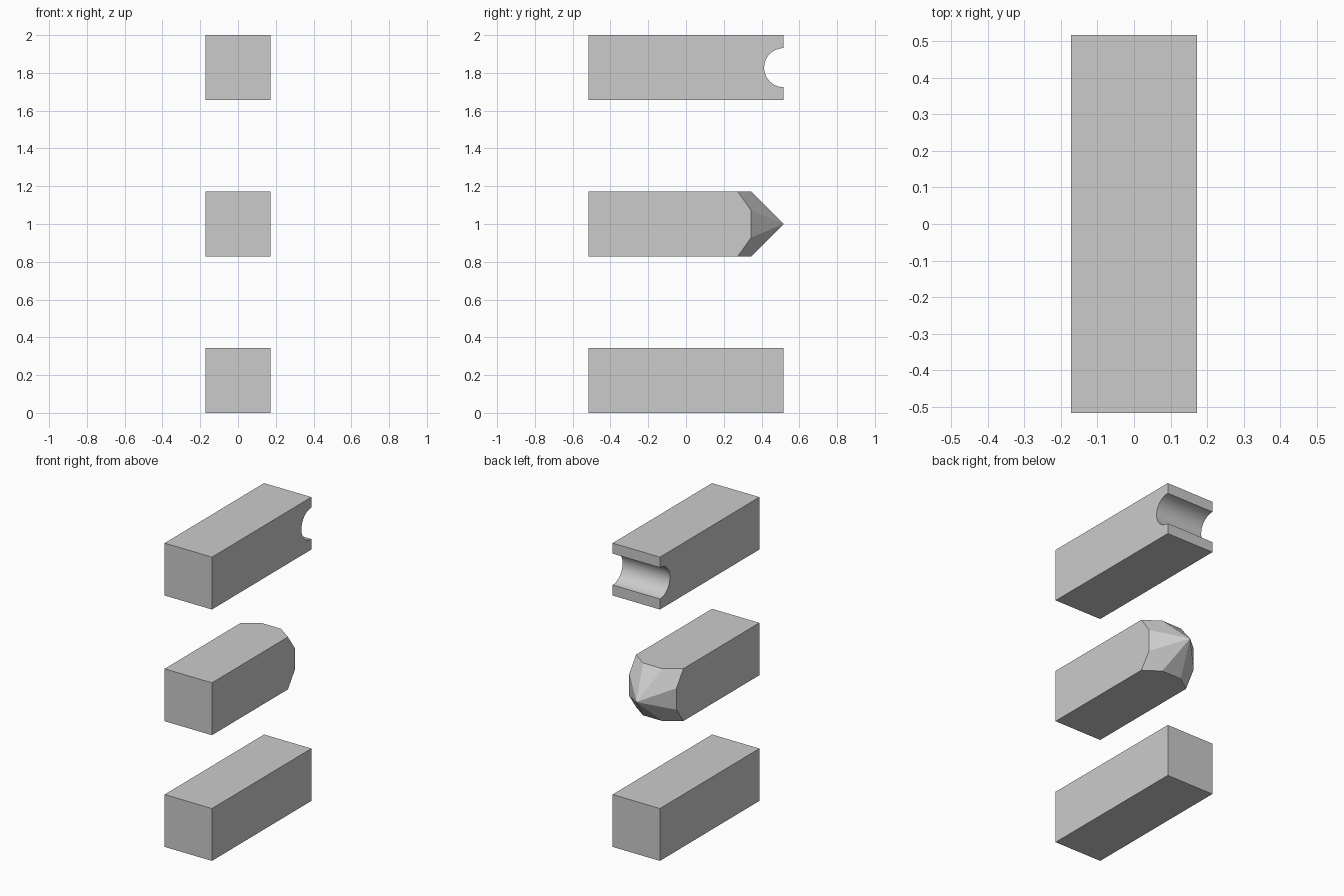
import bpy, bmesh
from math import sin, cos, pi, tan, radians

if "Cube" in bpy.data.objects:
    bpy.data.objects.remove(bpy.data.objects["Cube"])

U = 2 / 5.8            # bar width; length is 3 widths
H, L = U / 2, 1.5 * U  # half width, half length
STEP = 2.4 * U         # vertical spacing


def finish(bm, name, z):
    bmesh.ops.recalc_face_normals(bm, faces=bm.faces)
    mesh = bpy.data.meshes.new(name)
    bm.to_mesh(mesh)
    bm.free()
    ob = bpy.data.objects.new(name, mesh)
    ob.location.z = z
    bpy.context.collection.objects.link(ob)
    return ob


def extruded_bar(name, profile, z):
    """Extrude a (y, z) side profile across the bar's width."""
    bm = bmesh.new()
    face = bm.faces.new([bm.verts.new((-H, y, h)) for y, h in profile])
    new = bmesh.ops.extrude_face_region(bm, geom=[face])["geom"]
    moved = [v for v in new if isinstance(v, bmesh.types.BMVert)]
    bmesh.ops.translate(bm, verts=moved, vec=(U, 0, 0))
    return finish(bm, name, z)


# plain bar at the bottom
extruded_bar("plain_bar", [(-L, -H), (L, -H), (L, H), (-L, H)], H)

# middle bar, sharpened by an eight-sided 45 degree point
bm = bmesh.new()
bm.verts.new((0, L, 0))
t = H * tan(pi / 8)
for s in (-1, 1):
    for r in (-1, 1):
        bm.verts.new((s * H, -L, r * H))
        bm.verts.new((s * H, L - H * 2 ** 0.5, r * H))
        bm.verts.new((s * H, L - H, r * t))
        bm.verts.new((s * t, L - H, r * H))
bmesh.ops.convex_hull(bm, input=bm.verts)
bmesh.ops.dissolve_limit(bm, angle_limit=radians(1), verts=bm.verts, edges=bm.edges)
finish(bm, "pointed_bar", H + STEP)

# top bar with a half-round groove across its back end
R, N = 0.3 * U, 32
groove = [(L - R * sin(pi * i / N), -R * cos(pi * i / N)) for i in range(N + 1)]
top = extruded_bar("grooved_bar", [(-L, -H), (L, -H)] + groove + [(L, H), (-L, H)], H + 2 * STEP)
bpy.ops.object.select_all(action='DESELECT')
top.select_set(True)
bpy.context.view_layer.objects.active = top
bpy.ops.object.shade_smooth_by_angle(angle=radians(30))
